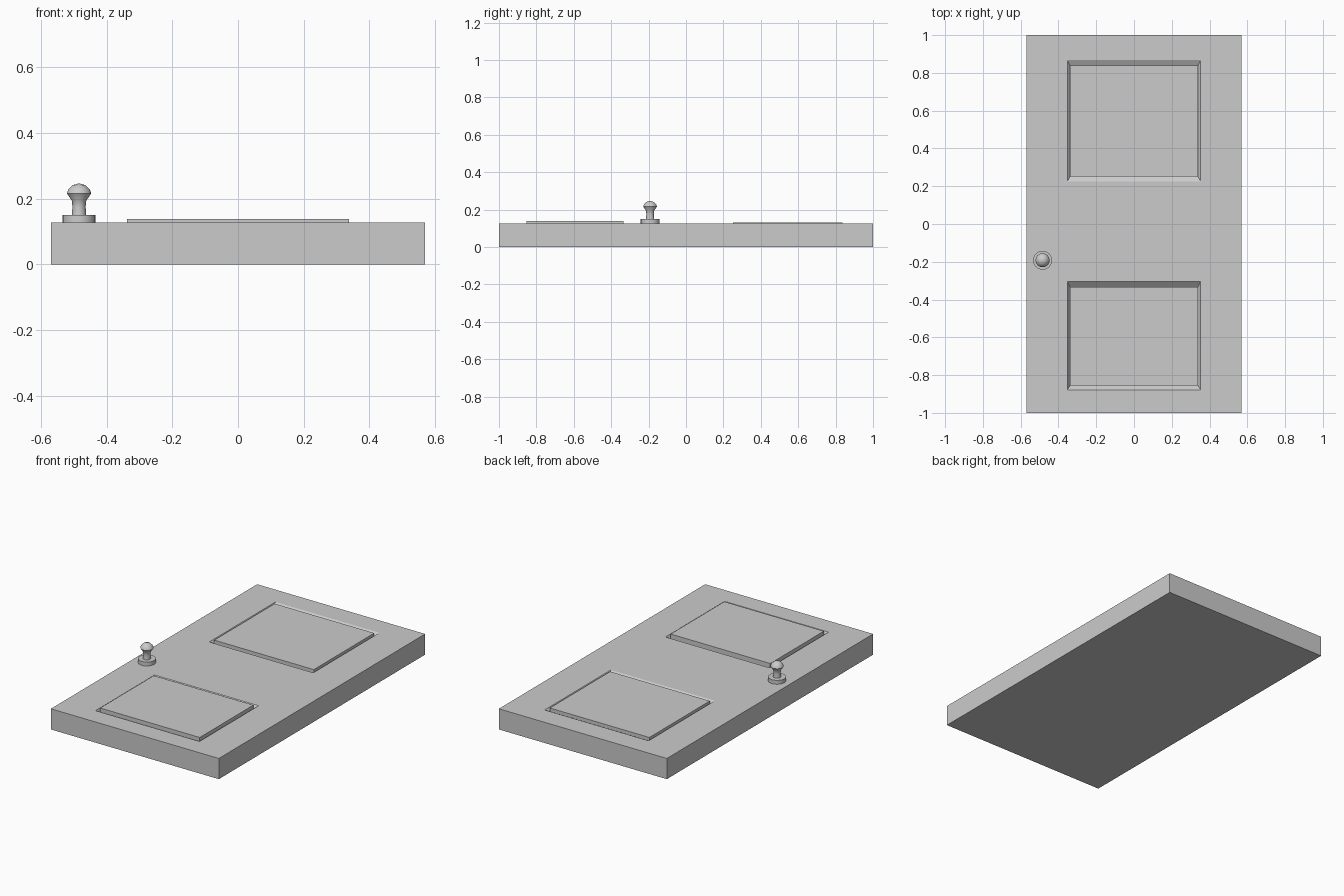
import bpy, bmesh, math
from mathutils import Vector

if "Cube" in bpy.data.objects:
    bpy.data.objects.remove(bpy.data.objects["Cube"])

HALF_X, HALF_Y, TOP = 0.57, 1.0, 0.127
OUT_X, IN_X = 0.353, 0.338
# outer y range, inner y range, groove depth, panel top
PANELS = [
    ((0.225, 0.867), (0.252, 0.838), 0.016, 0.132),
    ((-0.878, -0.305), (-0.854, -0.334), 0.025, 0.138),
]


def add_object(name, bm):
    bmesh.ops.recalc_face_normals(bm, faces=bm.faces)
    mesh = bpy.data.meshes.new(name)
    bm.to_mesh(mesh)
    bm.free()
    ob = bpy.data.objects.new(name, mesh)
    bpy.context.collection.objects.link(ob)
    return ob


def extrude(bm, face):
    return bmesh.ops.extrude_discrete_faces(bm, faces=[face])["faces"][0]


# door slab, cut into cells along the panel outlines
bm = bmesh.new()
bmesh.ops.create_cube(bm, size=1)
for v in bm.verts:
    v.co = Vector((v.co.x * 2 * HALF_X, v.co.y * 2 * HALF_Y, (v.co.z + 0.5) * TOP))
cuts = [((x, 0, 0), (1, 0, 0)) for x in (-OUT_X, OUT_X)]
cuts += [((0, y, 0), (0, 1, 0)) for p in PANELS for y in p[0]]
for co, no in cuts:
    bmesh.ops.bisect_plane(bm, geom=bm.verts[:] + bm.edges[:] + bm.faces[:],
                           plane_co=co, plane_no=no)

# raised panels inside sloping grooves
for (y0, y1), (iy0, iy1), depth, height in PANELS:
    mid = Vector((0, (y0 + y1) / 2, TOP))
    bm.normal_update()
    cell = next(f for f in bm.faces if f.normal.z > 0.9
                and (f.calc_center_median() - mid).length < 0.01)
    floor = extrude(bm, cell)
    for v in floor.verts:
        v.co = (math.copysign(IN_X, v.co.x), iy0 if v.co.y < mid.y else iy1, TOP - depth)
    panel = extrude(bm, floor)
    for v in panel.verts:
        v.co.z = height
add_object("door_slab", bm)


# turned parts of the handle
def lathe(name, profile, centre, sides=24):
    bm = bmesh.new()
    vs = [bm.verts.new((r, 0, z)) for r, z in profile]
    edges = [bm.edges.new(pair) for pair in zip(vs, vs[1:])]
    bmesh.ops.spin(bm, geom=vs + edges, cent=(0, 0, 0), axis=(0, 0, 1),
                   angle=math.tau, steps=sides, use_duplicate=False)
    bmesh.ops.remove_doubles(bm, verts=bm.verts, dist=1e-5)
    ob = add_object(name, bm)
    ob.location = centre
    bpy.ops.object.select_all(action='DESELECT')
    ob.select_set(True)
    bpy.context.view_layer.objects.active = ob
    bpy.ops.object.shade_smooth_by_angle(angle=math.radians(30))
    return ob


KNOB_AT = (-0.484, -0.192, 0)
lathe("knob_plate", [(0, TOP), (0.05, TOP), (0.05, 0.151), (0, 0.151)], KNOB_AT)
lathe("knob", [(0, 0.15), (0.022, 0.15), (0.02, 0.175), (0.022, 0.194), (0.037, 0.216),
               (0.033, 0.228), (0.02, 0.241), (0, 0.247)], KNOB_AT)
